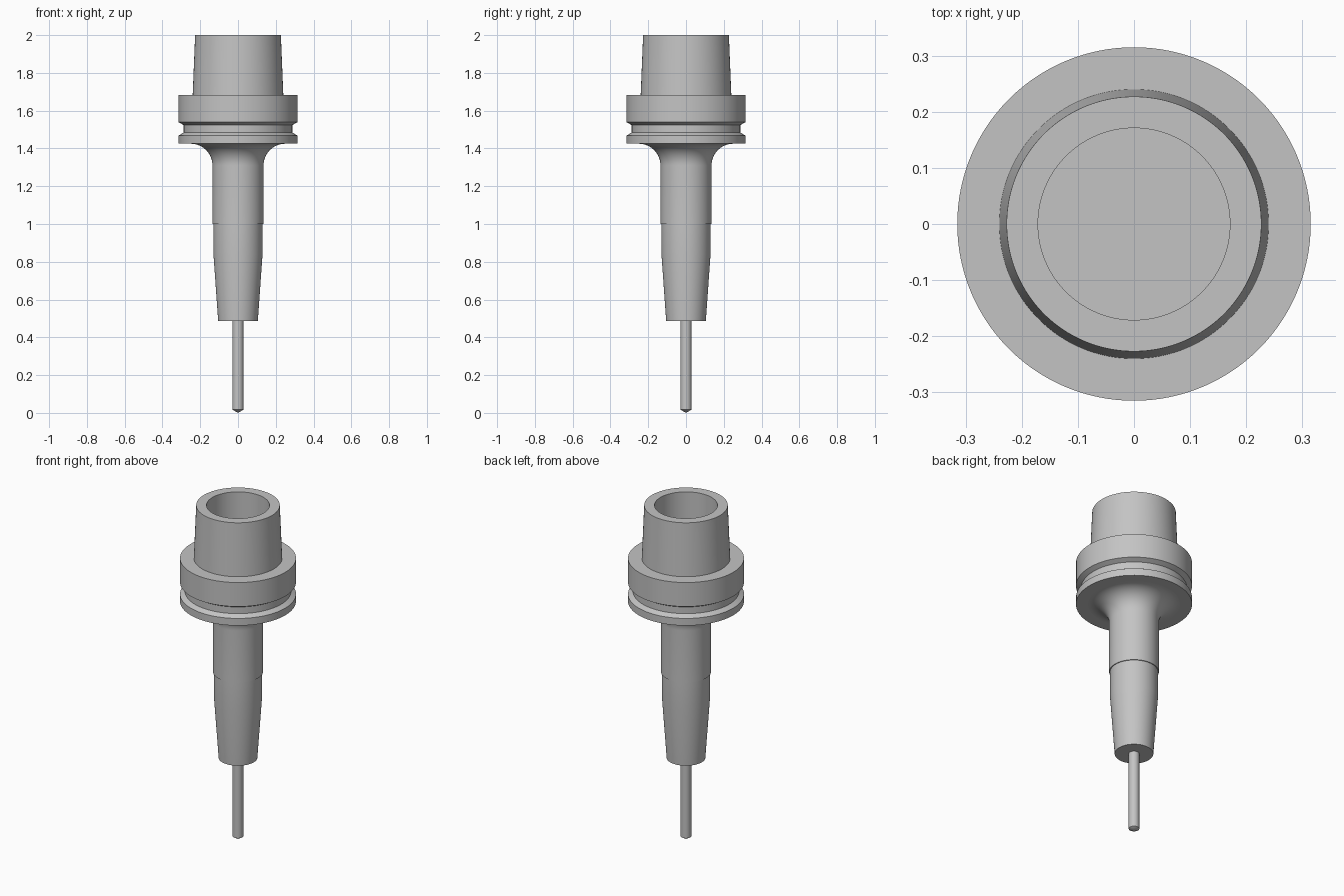
import bpy
import bmesh
from math import sin, cos, pi, radians

SEGMENTS = 128

if "Cube" in bpy.data.objects:
    bpy.data.objects.remove(bpy.data.objects["Cube"], do_unlink=True)

steel = bpy.data.materials.new("grey steel")
steel.use_nodes = True
colour = (0.55, 0.55, 0.55, 1.0)
steel.diffuse_color = colour
steel.node_tree.nodes["Principled BSDF"].inputs["Base Color"].default_value = colour


def lathe(name, profile):
    """Turn a (radius, height) profile around z, with its outside on the left of travel."""
    bm = bmesh.new()
    angles = [2 * pi * i / SEGMENTS for i in range(SEGMENTS)]
    rings = [[bm.verts.new((r * cos(a), r * sin(a), z)) for a in angles]
             for r, z in profile]
    for upper, lower in zip(rings, rings[1:]):
        for i in range(SEGMENTS):
            j = (i + 1) % SEGMENTS
            bm.faces.new((upper[i], lower[i], lower[j], upper[j]))
    # Close the rings that lie on the axis
    bmesh.ops.remove_doubles(bm, verts=bm.verts[:], dist=0.00001)
    mesh = bpy.data.meshes.new(name)
    bm.to_mesh(mesh)
    bm.free()
    mesh.materials.append(steel)
    obj = bpy.data.objects.new(name, mesh)
    bpy.context.collection.objects.link(obj)
    bpy.ops.object.select_all(action='DESELECT')
    obj.select_set(True)
    bpy.context.view_layer.objects.active = obj
    bpy.ops.object.shade_smooth_by_angle(angle=radians(25))
    return obj


# Hollow tapered shank: bore floor, bore wall, rim, outer taper
lathe("taper_shank", [(0, 1.66), (0.171, 1.66), (0.171, 2.0),
                      (0.227, 2.0), (0.24, 1.683)])

# Flange with a gripper groove
lathe("grooved_flange", [(0.24, 1.683), (0.315, 1.683), (0.315, 1.539),
                         (0.288, 1.524), (0.288, 1.484), (0.315, 1.468),
                         (0.315, 1.425), (0.25, 1.425)])

# Neck: quarter-round fillet, straight shaft, small step, tapered nose
fillet = 0.115
steps = 16
curve = [(0.25 - fillet * sin(t), 1.425 - fillet * (1 - cos(t)))
         for t in (pi / 2 * k / steps for k in range(steps + 1))]
lathe("neck", curve + [(0.135, 1.0), (0.13, 1.0), (0.13, 0.84),
                       (0.105, 0.487), (0.029, 0.487)])

# Thin cutting tool with a shallow conical point
lathe("cutting_tool", [(0.029, 0.487), (0.029, 0.017), (0, 0)])
